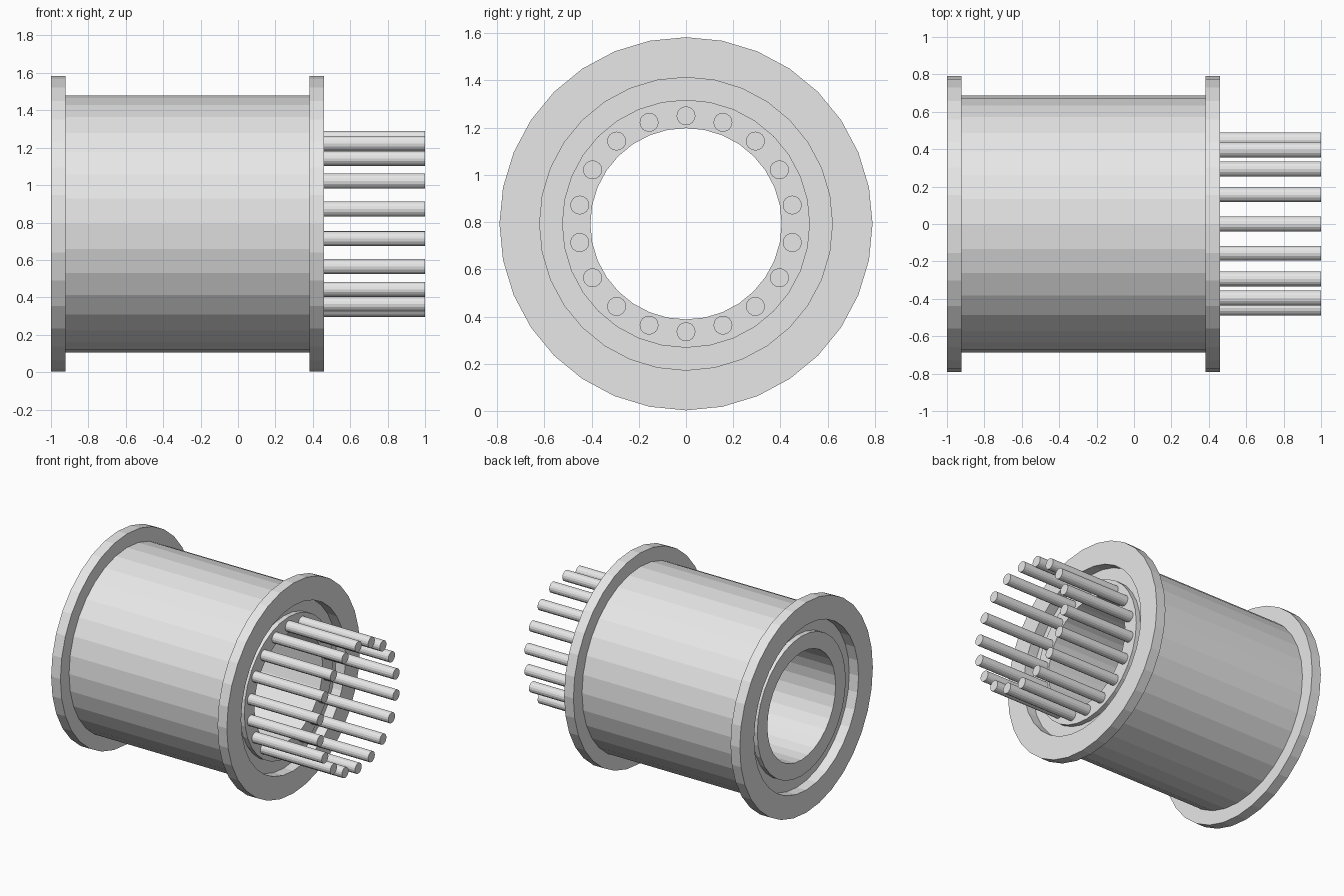
import bpy
import bmesh
from math import sin, cos, pi

old = bpy.data.objects.get("Cube")
if old:
    bpy.data.objects.remove(old, do_unlink=True)

AXIS_Z = 0.793
SIDES = 32
PINS = 18

grey = bpy.data.materials.new("light_grey")
grey.use_nodes = True
colour = (0.8, 0.8, 0.8, 1)
grey.diffuse_color = colour
grey.node_tree.nodes["Principled BSDF"].inputs["Base Color"].default_value = colour


def lathe(name, profile, sides, y=0, z=AXIS_Z, closed=True):
    """Revolve (x, radius) points about an axis parallel to x."""
    bm = bmesh.new()
    rings = []
    for x, r in profile:
        rings.append([bm.verts.new((x, r * sin(2 * pi * i / sides), r * cos(2 * pi * i / sides)))
                      for i in range(sides)])
    pairs = list(zip(rings, rings[1:]))
    if closed:
        pairs.append((rings[-1], rings[0]))
    else:
        bm.faces.new(rings[0])
        bm.faces.new(rings[-1])
    for a, b in pairs:
        for i in range(sides):
            j = (i + 1) % sides
            bm.faces.new((a[i], a[j], b[j], b[i]))
    bmesh.ops.recalc_face_normals(bm, faces=bm.faces)
    mesh = bpy.data.meshes.new(name)
    bm.to_mesh(mesh)
    bm.free()
    mesh.materials.append(grey)
    obj = bpy.data.objects.new(name, mesh)
    obj.location = (0, y, z)
    bpy.context.collection.objects.link(obj)
    return obj


# Flanged outer shell with an open centre
left, right, flange = -1.0, 0.46, 0.077
rim, barrel, opening = 0.79, 0.687, 0.62
lathe("flanged_spool", [
    (left, opening), (left, rim), (left + flange, rim), (left + flange, barrel),
    (right - flange, barrel), (right - flange, rim), (right, rim), (right, opening),
], SIDES)

# Inner sleeve: grooved shoulder at each end, bore right through
ring, bore, recess = 0.525, 0.405, 0.04
lathe("inner_sleeve", [
    (left + recess, bore), (left + recess, ring), (left + flange, ring), (left + flange, opening),
    (right - flange, opening), (right - flange, ring), (right - recess, ring), (right - recess, bore),
], SIDES)

# Circle of contact pins on the right-hand end
for k in range(PINS):
    a = 2 * pi * k / PINS
    lathe(f"pin_{k + 1}", [(right - recess, 0.04), (1.0, 0.04)], 16,
          0.457 * sin(a), AXIS_Z + 0.457 * cos(a), closed=False)
